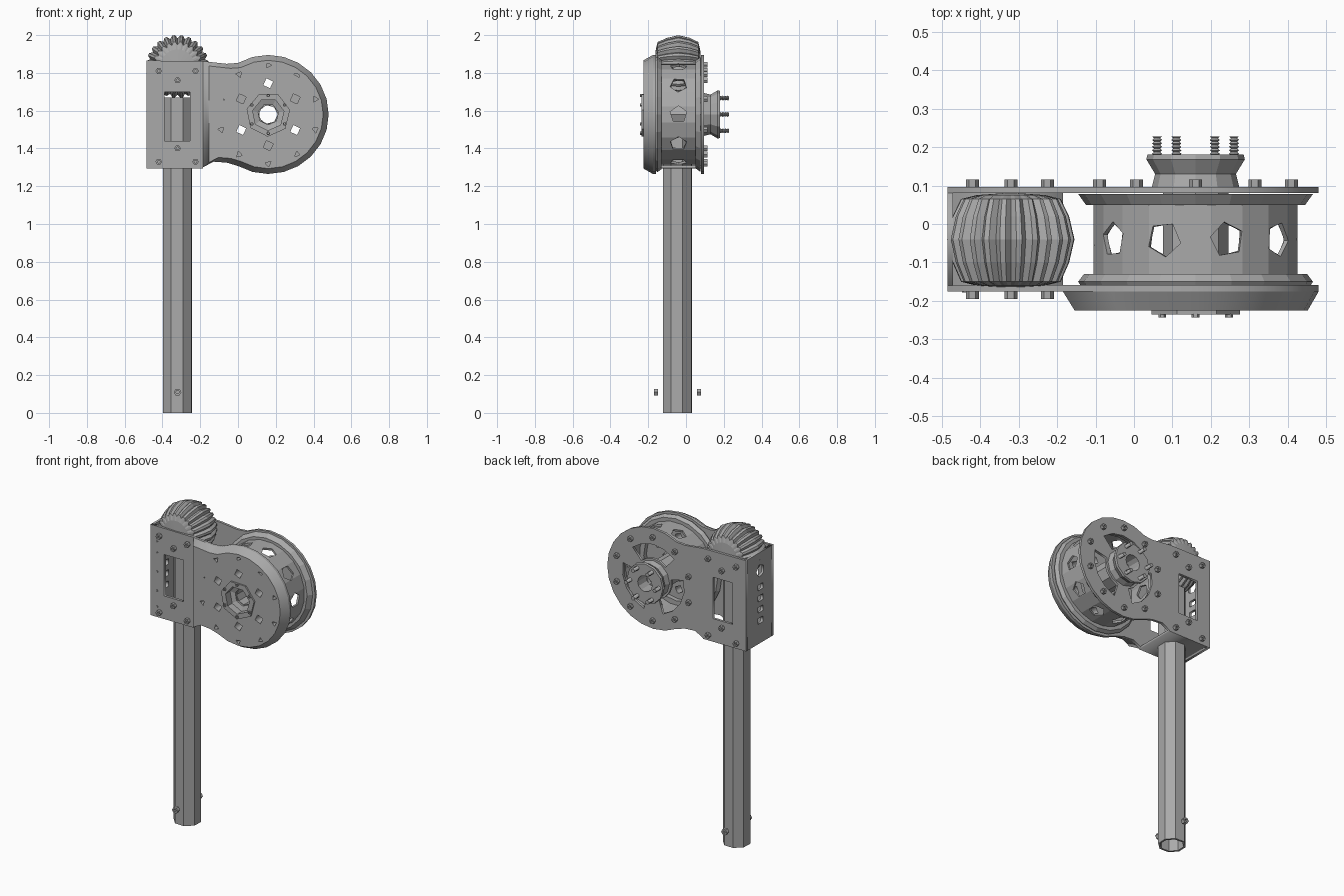
import bpy, bmesh, math
from math import cos, sin, pi, radians
from mathutils import Vector

cube = bpy.data.objects.get("Cube")
if cube:
    bpy.data.objects.remove(cube, do_unlink=True)

grey = bpy.data.materials.new("plain_grey")
grey.use_nodes = True
COLOR = (0.4, 0.4, 0.4, 1)
grey.diffuse_color = COLOR
grey.node_tree.nodes["Principled BSDF"].inputs["Base Color"].default_value = COLOR

DX, DZ = 0.16, 1.58      # drum axis
PX, PY = -0.32, -0.045   # post axis


def finish(name, bm):
    bmesh.ops.recalc_face_normals(bm, faces=bm.faces)
    mesh = bpy.data.meshes.new(name)
    bm.to_mesh(mesh)
    bm.free()
    ob = bpy.data.objects.new(name, mesh)
    bpy.context.collection.objects.link(ob)
    mesh.materials.append(grey)
    return ob


def lathe(name, profile, centres, n, axis="Y", turn=0.0, closed=True, groove=None):
    """Revolve a (radius, height) profile round each centre."""
    bm = bmesh.new()
    for a, b in centres:
        rings = []
        for i in range(n):
            t = turn + 2 * pi * i / n
            ring = []
            for j, (r, h) in enumerate(profile):
                if groove and i % 3 == 0 and 1 < j < len(profile) - 2:
                    r -= groove
                u, v = a + r * cos(t), b + r * sin(t)
                ring.append(bm.verts.new((u, h, v) if axis == "Y" else (u, v, h)))
            rings.append(ring)
        m = len(profile)
        for i in range(n):
            p, q = rings[i], rings[(i + 1) % n]
            for j in range(m if closed else m - 1):
                k = (j + 1) % m
                bm.faces.new((p[j], p[k], q[k], q[j]))
        if not closed:
            for j in (0, m - 1):
                bm.faces.new([ring[j] for ring in rings])
    return finish(name, bm)


def ngon(x, y, r, n, turn=0.0):
    return [(x + r * cos(turn + 2 * pi * i / n), y + r * sin(turn + 2 * pi * i / n)) for i in range(n)]


def rect(x0, x1, z0, z1):
    return [(x0, z0), (x1, z0), (x1, z1), (x0, z1)]


def around(r, n, start):
    return ngon(DX, DZ, r, n, radians(start))


def plate(name, loops, lo, hi, side=False):
    """Flat plate with holes, between two depths along y (or x for a side)."""
    cu = bpy.data.curves.new(name, "CURVE")
    cu.dimensions = "2D"
    cu.fill_mode = "BOTH"
    cu.extrude = (hi - lo) / 2
    for pts in loops:
        sp = cu.splines.new("POLY")
        sp.points.add(len(pts) - 1)
        for p, (x, y) in zip(sp.points, pts):
            p.co = (x, y, 0, 1)
        sp.use_cyclic_u = True
    ob = bpy.data.objects.new(name, cu)
    bpy.context.collection.objects.link(ob)
    mid = (lo + hi) / 2
    ob.location = (mid, 0, 0) if side else (0, mid, 0)
    ob.rotation_euler = (pi / 2, 0, pi / 2 if side else 0)
    bpy.ops.object.select_all(action="DESELECT")
    ob.select_set(True)
    bpy.context.view_layer.objects.active = ob
    bpy.ops.object.convert(target="MESH")
    ob = bpy.context.view_layer.objects.active
    bpy.ops.object.transform_apply(location=True, rotation=True, scale=True)
    ob.data.materials.clear()
    ob.data.materials.append(grey)
    return ob


# Shared outlines and hole patterns
head = [(DX + 0.32 * cos(radians(a)), DZ + 0.315 * sin(radians(a))) for a in range(120, -121, -15)]
neck = [(-0.185, 1.862), (-0.06, 1.848)] + head + [(-0.06, 1.325), (-0.13, 1.33), (-0.185, 1.3)]
keyhole = [(-0.485, 1.295), (-0.485, 1.865)] + neck + [(-0.185, 1.295)]
window = rect(-0.39, -0.255, 1.44, 1.70)
square_holes = [ngon(x, z, 0.028, 4, radians(20)) for x, z in around(0.165, 6, 30)]
rim = around(0.262, 10, 18)
rim_holes = [ngon(x, z, 0.018, 3, i) for i, (x, z) in enumerate(rim)]
centre_hole = ngon(DX, DZ, 0.115, 7, 0.2)

# Front plate and bevelled cover
plate("front_plate", [keyhole, window, centre_hole] + square_holes, -0.175, -0.158)
cover = plate("front_cover", [neck, centre_hole] + square_holes + rim_holes, -0.225, -0.175)
for v in cover.data.vertices:
    d = Vector((v.co.x - DX, v.co.z - DZ))
    if v.co.y < -0.2 and d.length > 0.3:
        v.co.x, v.co.z = DX + d.x * 0.91, DZ + d.y * 0.91

# Back plate with three large openings between spokes
openings = []
for mid in (90, 210, 330):
    arc = [radians(mid + s) for s in (-42, -21, 0, 21, 42)]
    openings.append([(DX + 0.215 * cos(a), DZ + 0.215 * sin(a)) for a in arc]
                    + [(DX + 0.125 * cos(a), DZ + 0.125 * sin(a)) for a in reversed(arc)])
plate("back_plate", [keyhole, window, ngon(DX, DZ, 0.05, 7)] + openings, 0.08, 0.096)

# Housing side wall and floor
slots = [rect(-0.07, -0.02, z, z + 0.035) for z in (1.42, 1.49, 1.56, 1.63)]
plate("side_wall", [rect(-0.16, 0.08, 1.295, 1.865), ngon(PY, 1.75, 0.04, 5)] + slots,
      -0.485, -0.47, side=True)
floor = plate("housing_floor", [rect(-0.47, -0.185, 1.295, 1.31)], -0.158, 0.08)

# Hollow post
lathe("post", [(0.081, 0), (0.081, 1.67), (0.068, 1.67), (0.068, 0)], [(PX, PY)], 8, "Z", radians(20))

# Ribbed roller on top of the housing
barrel = [(0.02, -0.165), (0.09, -0.16), (0.13, -0.15), (0.152, -0.10), (0.166, -0.04),
          (0.152, 0.02), (0.13, 0.065), (0.09, 0.075), (0.02, 0.08)]
lathe("ribbed_roller", barrel, [(PX, 1.834)], 72, closed=False, groove=0.016)

# Drum with pentagonal openings round its wall
drum = lathe("drum", [(0.268, -0.14), (0.268, 0.06), (0.255, 0.06), (0.255, -0.14)],
             [(DX, DZ)], 20, turn=radians(9))
bm = bmesh.new()
for i in range(10):
    a = 2 * pi * i / 10
    out, tan = Vector((cos(a), 0, sin(a))), Vector((-sin(a), 0, cos(a)))
    base = Vector((DX, -0.04, DZ))
    loops = [[bm.verts.new(base + out * d + tan * u + Vector((0, v, 0)))
              for u, v in ngon(0, 0, 0.046, 5, i * 0.7)] for d in (0.22, 0.3)]
    for k in range(5):
        m = (k + 1) % 5
        bm.faces.new((loops[0][k], loops[0][m], loops[1][m], loops[1][k]))
    for loop in loops:
        bm.faces.new(loop)
cutter = finish("drum_cutter", bm)
cutter.hide_render = True
cut = drum.modifiers.new("openings", "BOOLEAN")
cut.object = cutter
cut.operation = "DIFFERENCE"
cut.solver = "EXACT"
bpy.ops.object.select_all(action="DESELECT")
drum.select_set(True)
bpy.context.view_layer.objects.active = drum
bpy.ops.object.modifier_apply(modifier="openings")
bpy.data.objects.remove(cutter, do_unlink=True)

# Drum flanges
lathe("back_flange", [(0.225, 0.05), (0.285, 0.05), (0.305, 0.078), (0.225, 0.078)], [(DX, DZ)], 20)
lathe("front_flange", [(0.225, -0.158), (0.3, -0.158), (0.305, -0.15), (0.29, -0.13), (0.225, -0.13)],
      [(DX, DZ)], 20)

# Hub: front bushing, core and flared back
lathe("hub_core", [(0.05, -0.17), (0.085, -0.17), (0.085, 0.085), (0.05, 0.085)], [(DX, DZ)], 8)
lathe("front_bushing", [(0.085, -0.235), (0.118, -0.235), (0.118, -0.165), (0.055, -0.165), (0.055, -0.18), (0.085, -0.19)],
      [(DX, DZ)], 7, turn=0.2)
lathe("flared_hub", [(0.05, 0.09), (0.115, 0.09), (0.105, 0.13), (0.128, 0.168), (0.125, 0.18), (0.05, 0.18)],
      [(DX, DZ)], 12)

# Threaded studs on the hub
thread = [(0.013 if i % 2 else 0.008, 0.178 + 0.0045 * i) for i in range(12)]
lathe("hub_studs", thread, around(0.1, 6, 0), 8, closed=False)


def nuts(name, centres, y0, y1, r=0.017):
    lathe(name, [(r * 0.45, y0), (r, y0), (r, y1), (r * 0.45, y1)], centres, 6)


# Fasteners
housing = [(x, z) for x in (-0.42, -0.225) for z in (1.33, 1.81)] + [(PX, 1.76), (PX, 1.4)]
nuts("front_housing_nuts", housing, -0.195, -0.174)
nuts("back_housing_nuts", housing, 0.095, 0.115)
nuts("back_rim_nuts", rim, 0.095, 0.115)
nuts("bushing_nuts", around(0.1, 6, 30), -0.243, -0.234, 0.01)
nuts("post_front_nut", [(PX, 0.11)], -0.17, -0.147, 0.02)
nuts("post_back_nut", [(PX, 0.11)], 0.057, 0.08, 0.02)
tiny = [(-0.44, z) for z in (1.36, 1.46, 1.58, 1.7, 1.77)]
nuts("edge_rivets", tiny, -0.178, -0.174, 0.007)
